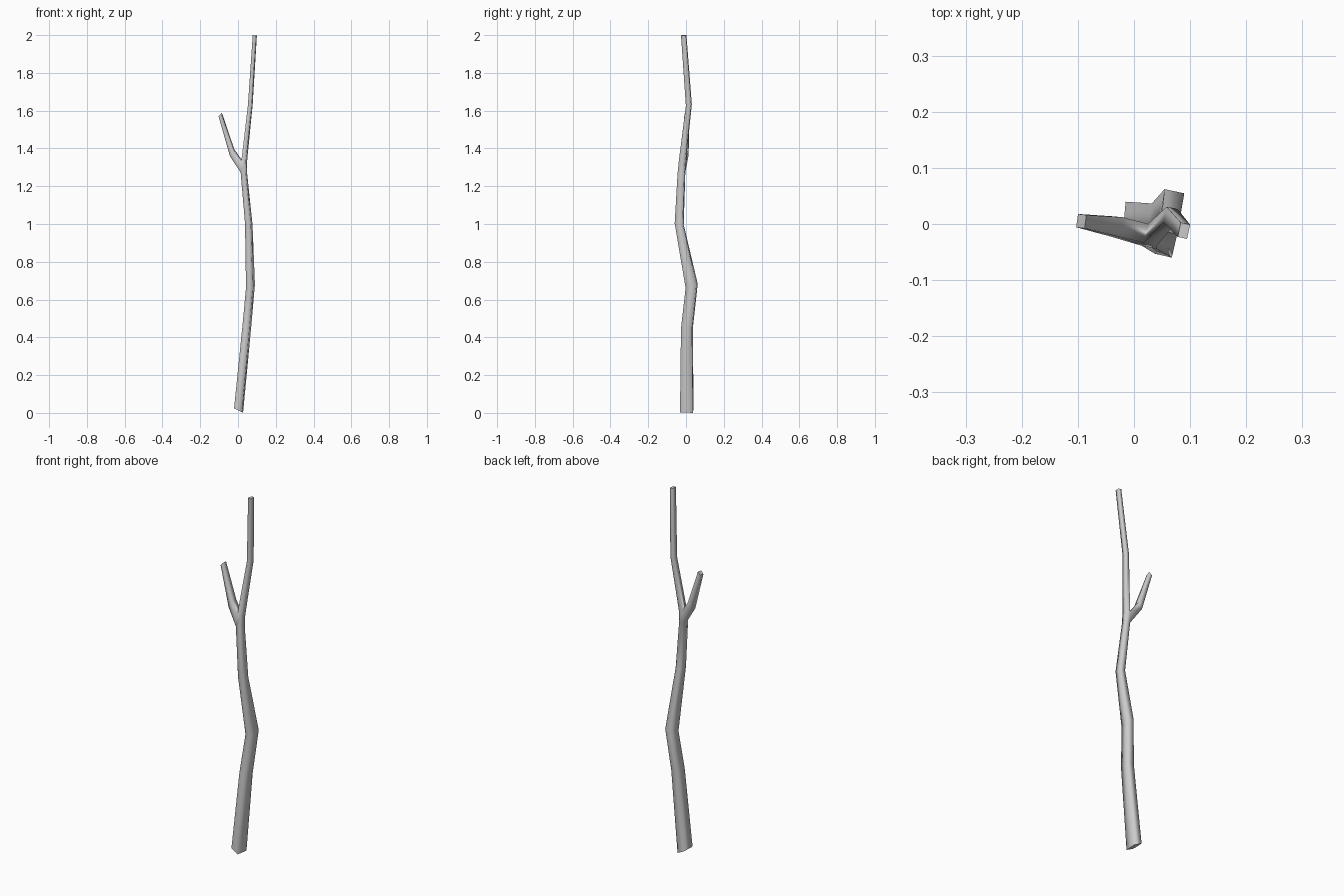
import bpy, bmesh, math

if "Cube" in bpy.data.objects:
    bpy.data.objects.remove(bpy.data.objects["Cube"])

bm = bmesh.new()


def ring(x, y, z, hx, hy, rot, sx=0.0, sy=0.0):
    """Four-sided section, turned about z and tilted by slopes sx, sy."""
    c, s = math.cos(math.radians(rot)), math.sin(math.radians(rot))
    out = []
    for u, v in ((-1, -1), (1, -1), (1, 1), (-1, 1)):
        dx = u * hx * c - v * hy * s
        dy = u * hx * s + v * hy * c
        out.append(bm.verts.new((x + dx, y + dy, z + sx * dx + sy * dy)))
    return out


def bridge(a, b, skip=()):
    for i in range(4):
        if i not in skip:
            j = (i + 1) % 4
            bm.faces.new((a[i], a[j], b[j], b[i])).smooth = True


# Trunk: crooked, tapering square limb
trunk = [ring(*r) for r in (
    (0.003, 0.004, 0.012, 0.021, 0.034, -5, -0.5),
    (0.046, 0.005, 0.450, 0.019, 0.029, -9, -0.1),
    (0.066, 0.030, 0.672, 0.018, 0.029, -12, 0.0, 0.35),
    (0.057, -0.036, 1.000, 0.0155, 0.021, -13, 0.0, -0.15),
    (0.031, -0.024, 1.272, 0.0135, 0.018, -12),
    (0.033, -0.019, 1.333, 0.012, 0.017, -12),
    (0.065, 0.015, 1.630, 0.010, 0.014, -12, 0.0, 0.2),
    (0.089, -0.012, 1.999, 0.0085, 0.013, -12, -0.05),
)]
FORK = 4
for k in range(len(trunk) - 1):
    bridge(trunk[k], trunk[k + 1], skip=(3,) if k == FORK else ())

# Side branch: grows out of the open left face at the fork
lo, hi = trunk[FORK], trunk[FORK + 1]
root = [lo[0], hi[0], hi[3], lo[3]]
mid = ring(-0.031, -0.005, 1.377, 0.010, 0.018, -5, 1.6)
tip = ring(-0.094, 0.005, 1.579, 0.0075, 0.012, -8, 1.0)
bridge(root, mid)
bridge(mid, tip)

# Flat cut ends
for end in (trunk[0], trunk[-1], tip):
    bm.faces.new(end).smooth = False

bmesh.ops.recalc_face_normals(bm, faces=bm.faces)
mesh = bpy.data.meshes.new("stick")
bm.to_mesh(mesh)
bm.free()
bpy.context.collection.objects.link(bpy.data.objects.new("stick", mesh))
